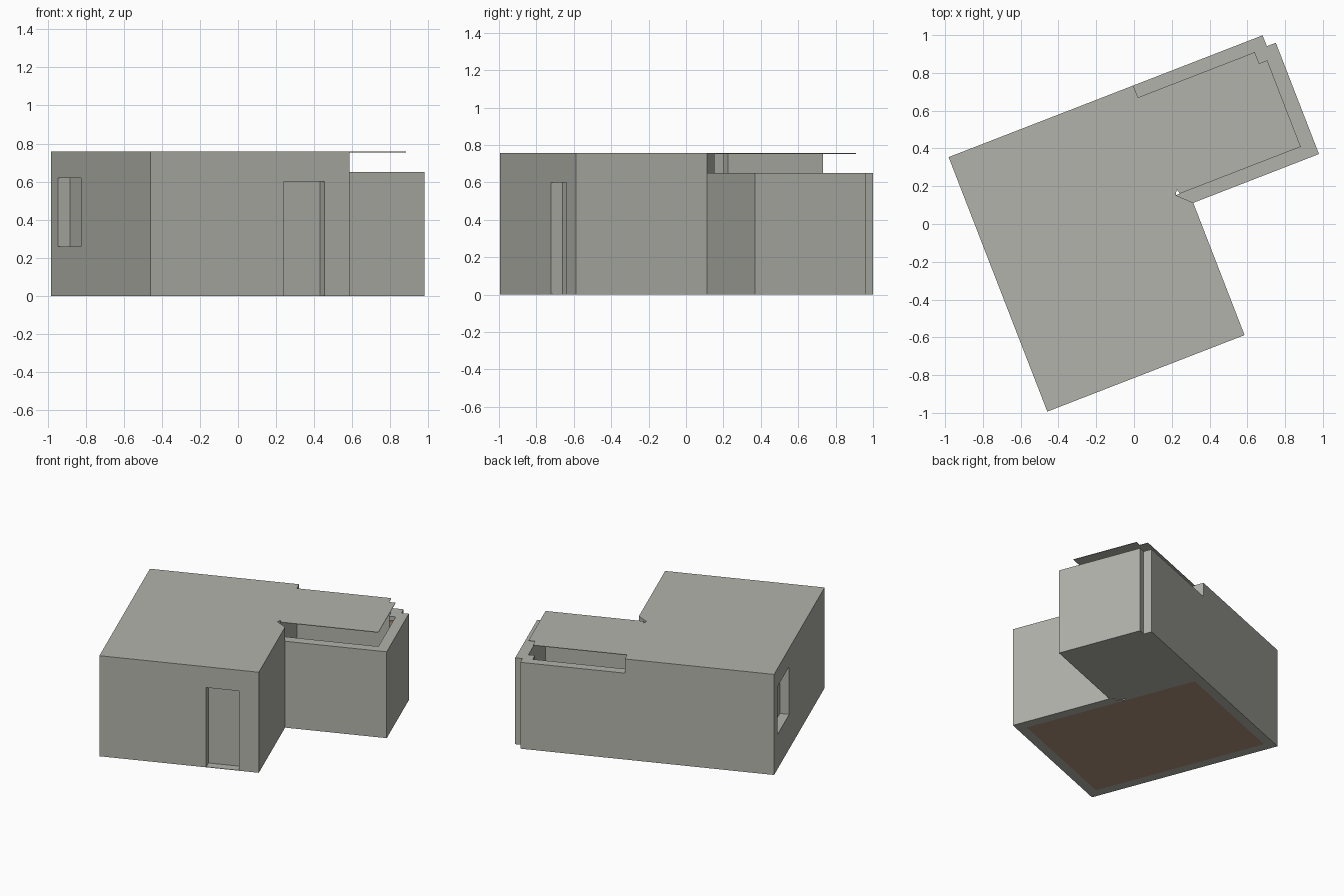
import bpy, bmesh, math
from mathutils import Matrix

if "Cube" in bpy.data.objects:
    bpy.data.objects.remove(bpy.data.objects["Cube"], do_unlink=True)

TURN = Matrix.Rotation(math.radians(21.2), 4, 'Z')


def make_material(name, rgb):
    mat = bpy.data.materials.new(name)
    mat.use_nodes = True
    mat.diffuse_color = (*rgb, 1)
    mat.node_tree.nodes["Principled BSDF"].inputs["Base Color"].default_value = (*rgb, 1)
    return mat


plaster = make_material("warm grey plaster", (0.45, 0.45, 0.41))
wood = make_material("brown wood", (0.42, 0.29, 0.21))


def prism(name, outline, z0, z1, mat):
    """Extrude a plan outline between two heights, turned to the house axis."""
    bm = bmesh.new()
    face = bm.faces.new([bm.verts.new((x, y, z0)) for x, y in outline])
    top = bmesh.ops.extrude_face_region(bm, geom=[face])["geom"]
    for v in top:
        if isinstance(v, bmesh.types.BMVert):
            v.co.z = z1
    bmesh.ops.recalc_face_normals(bm, faces=bm.faces)
    bm.transform(TURN)
    mesh = bpy.data.meshes.new(name)
    bm.to_mesh(mesh)
    bm.free()
    mesh.materials.append(mat)
    obj = bpy.data.objects.new(name, mesh)
    bpy.context.collection.objects.link(obj)
    return obj


def rect(x0, x1, y0, y1):
    return [(x0, y0), (x1, y0), (x1, y1), (x0, y1)]


def recess(wall, outline, z0, z1):
    """Cut an opening into a wall, leaving a thin panel at its back."""
    cutter = prism("cutter", outline, z0, z1, plaster)
    cutter.hide_render = True
    mod = wall.modifiers.new("recess", 'BOOLEAN')
    mod.operation = 'DIFFERENCE'
    mod.solver = 'EXACT'
    mod.object = cutter
    bpy.context.view_layer.objects.active = wall
    bpy.ops.object.modifier_apply(modifier=mod.name)
    bpy.data.objects.remove(cutter, do_unlink=True)


# Plan lines shared by the parts
W, WI = -0.787, -0.717          # west wall, outer and inner
S, SI = -0.76, -0.69            # south wall
N, NI = 0.685, 0.617            # north wall
E, EI = 0.333, 0.262            # east wall of the main room
WS, WSI = -0.009, 0.062         # south wall of the wing
WE, WEI = 1.047, 0.971          # east wall of the wing
H, WING_H, SKIN = 0.757, 0.65, 0.004

# Main room walls with a mitred end at the inner corner
main_walls = prism("main_walls", [
    (EI, N), (W, N), (W, S), (E, S), (E, WS), (EI, WSI),
    (EI, SI), (WI, SI), (WI, NI), (EI, NI)], 0, H - SKIN, plaster)
recess(main_walls, rect(-0.037, 0.193, S - 0.1, SI - SKIN), 0.003, 0.6)
recess(main_walls, rect(W - 0.1, WI - SKIN, 0.252, 0.583), 0.26, 0.62)

# Lower wing walls with a stepped corner
notch_out = [(0.996, N), (0.996, 0.623), (WE, 0.623)]
notch_in = [(0.925, NI), (0.925, 0.553), (WEI, 0.553)]
prism("wing_walls", [(EI, N)] + notch_out + [(WE, WS), (E, WS), (EI, WSI), (WEI, WSI)]
      + notch_in[::-1] + [(EI, NI)], SKIN, WING_H, plaster)

# Partition between the rooms
prism("partition_wall", rect(0.19, EI, 0.14, NI), SKIN, H - SKIN, plaster)

# Floors
gap = [(EI, WSI), (0.277, 0.091), (0.284, WSI)]
prism("main_floor", rect(WI, EI, SI, NI), 0, SKIN, wood)
prism("wing_floor", [(EI, N)] + notch_out + [(WE, WS), (E, WS), (0.284, WSI),
      (0.277, 0.091), (EI, WSI)], 0, SKIN, plaster)

# Thin roof, fitted inside the wing walls
prism("roof", [(W, N), (W, S), (E, S), (E, WS)] + gap + [(WEI, WSI)]
      + notch_in[::-1] + [(EI, NI), (EI, N)], H - SKIN, H, plaster)

# Wooden panel inside the stepped corner
prism("corner_panel", rect(0.925, WEI, 0.546, 0.553), SKIN, 0.62, wood)
